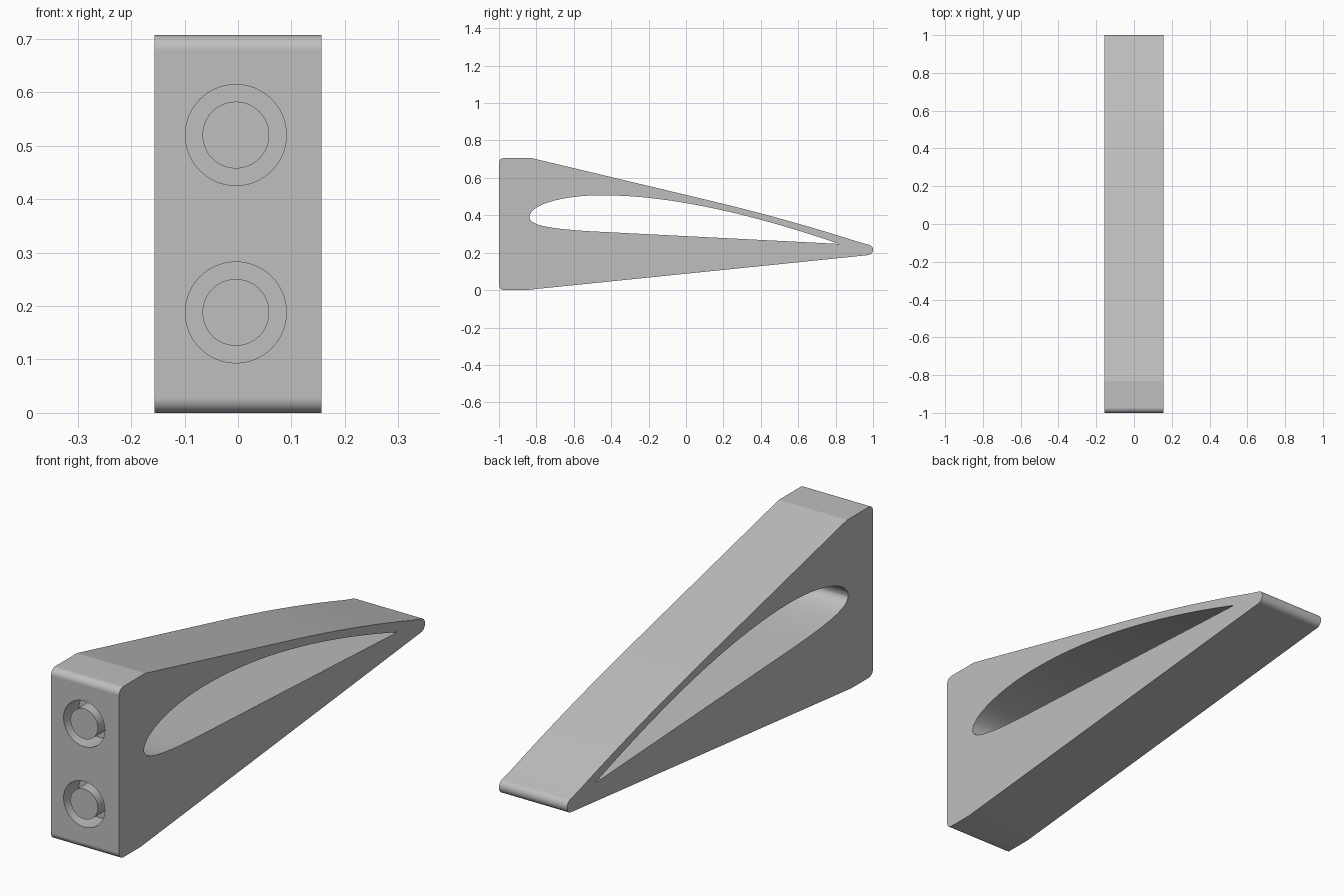
import bpy, bmesh, math
from mathutils import Vector
from mathutils.geometry import interpolate_bezier

cube = bpy.data.objects.get("Cube")
if cube:
    bpy.data.objects.remove(cube, do_unlink=True)

HALF_WIDTH = 0.156

grey = bpy.data.materials.new("plain_grey")
grey.use_nodes = True
grey.diffuse_color = (0.52, 0.52, 0.52, 1)
grey.node_tree.nodes["Principled BSDF"].inputs["Base Color"].default_value = grey.diffuse_color


def make_object(name, bm):
    bmesh.ops.recalc_face_normals(bm, faces=bm.faces[:])
    mesh = bpy.data.meshes.new(name)
    bm.to_mesh(mesh)
    bm.free()
    mesh.materials.append(grey)
    obj = bpy.data.objects.new(name, mesh)
    bpy.context.collection.objects.link(obj)
    return obj


def extrude_profile(name, points, half):
    """Solid from a closed (y, z) outline, extruded along x."""
    bm = bmesh.new()
    face = bm.faces.new([bm.verts.new((-half, y, z)) for y, z in points])
    new = bmesh.ops.extrude_face_region(bm, geom=[face])["geom"]
    bmesh.ops.translate(bm, vec=(2 * half, 0, 0),
                        verts=[v for v in new if isinstance(v, bmesh.types.BMVert)])
    return make_object(name, bm)


def arc(y, z, radius, start, end, steps=10):
    angles = [math.radians(start + (end - start) * i / steps) for i in range(steps + 1)]
    return [(y + radius * math.cos(a), z + radius * math.sin(a)) for a in angles]


def bezier(p0, h0, h1, p1, steps):
    pts = interpolate_bezier(*[Vector((*p, 0)) for p in (p0, h0, h1, p1)], steps + 1)
    return [(p.x, p.y) for p in pts[:-1]]


# Wedge outline: rounded front corners, sloped top that curves down to a blunt tip
outline = arc(-0.972, 0.679, 0.028, 180, 90)
outline += [(-0.83, 0.707)]
outline += bezier((0.13, 0.478), (0.41, 0.411), (0.69, 0.334), (0.967, 0.243), 16)
outline += arc(0.972, 0.215, 0.028, 72, -84, 14)
outline += [(-0.82, 0.004), (-0.86, 0)]
outline += arc(-0.972, 0.028, 0.028, 270, 180)
body = extrude_profile("wedge_bracket", outline, HALF_WIDTH)

# Teardrop opening through the sides
nose, crown, tip, belly = (-0.837, 0.39), (-0.45, 0.507), (0.82, 0.247), (-0.5, 0.314)
opening = bezier(nose, (-0.837, 0.46), (-0.65, 0.507), crown, 24)
opening += bezier(crown, (-0.05, 0.507), (0.4, 0.39), tip, 28)
opening += [tip]
opening += bezier(belly, (-0.72, 0.327), (-0.837, 0.345), nose, 24)
cutters = [extrude_profile("opening_cutter", opening, HALF_WIDTH * 2)]

# Ring grooves in the front face, each leaving a flush round pin
for z in (0.188, 0.52):
    bm = bmesh.new()
    centre = Vector((-0.004, 0, z))
    loop = [bm.verts.new(centre + Vector((r, y, 0)))
            for r, y in ((0.0625, -1.1), (0.0945, -1.1), (0.0945, -0.9), (0.0625, -0.9))]
    edges = [bm.edges.new((loop[i], loop[(i + 1) % 4])) for i in range(4)]
    bmesh.ops.spin(bm, geom=loop + edges, cent=centre, axis=(0, 1, 0),
                   angle=math.tau, steps=64, use_merge=True)
    bmesh.ops.remove_doubles(bm, verts=bm.verts[:], dist=0.0001)
    cutters.append(make_object("groove_cutter", bm))

# Cut the openings and remove the cutters
bpy.context.view_layer.objects.active = body
body.select_set(True)
for cutter in cutters:
    cutter.hide_render = True
    cut = body.modifiers.new("cut", "BOOLEAN")
    cut.operation = "DIFFERENCE"
    cut.solver = "EXACT"
    cut.object = cutter
    bpy.ops.object.modifier_apply(modifier=cut.name)
    bpy.data.objects.remove(cutter, do_unlink=True)

# Smooth curved walls, crisp edges, flat planes
bpy.ops.object.shade_smooth_by_angle(angle=math.radians(12.5))
weighted = body.modifiers.new("weighted_normals", "WEIGHTED_NORMAL")
weighted.keep_sharp = True
